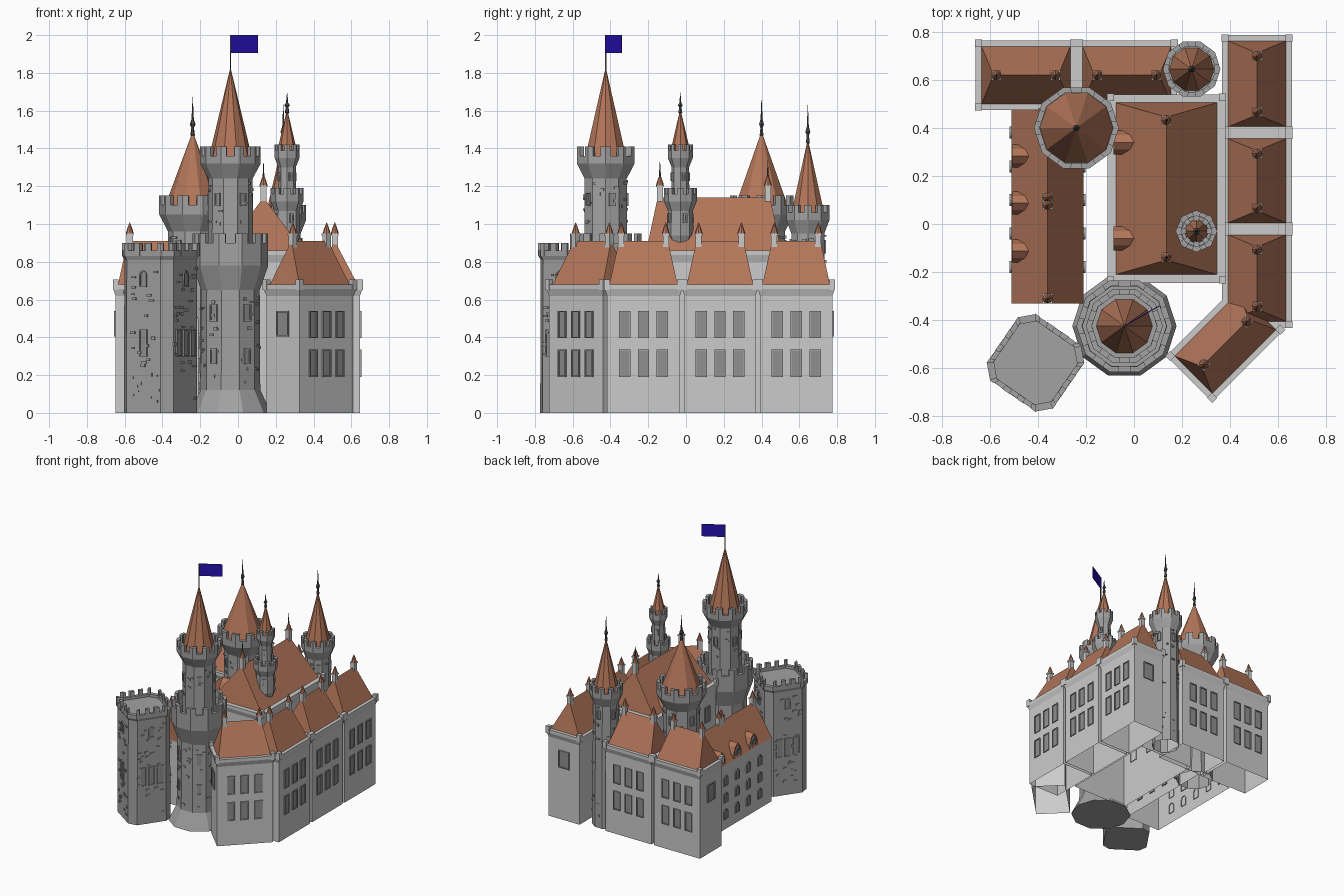
import bpy, bmesh, math, random
from mathutils import Matrix, Vector

if "Cube" in bpy.data.objects:
    bpy.data.objects.remove(bpy.data.objects["Cube"])
random.seed(4)


def material(name, c):
    m = bpy.data.materials.new(name)
    m.diffuse_color = (*c, 1)
    m.use_nodes = True
    m.node_tree.nodes["Principled BSDF"].inputs["Base Color"].default_value = m.diffuse_color
    return m


ROOF = material("roof_tile", (0.45, 0.18, 0.10))
STONE = material("dark_stone", (0.36, 0.36, 0.36))
DARK = material("dark_iron", (0.08, 0.08, 0.09))
PANE = material("window_pane", (0.28, 0.28, 0.28))
BLUE = material("flag_blue", (0.02, 0.005, 0.45))


def obj(name, bm, mat=None, M=Matrix()):
    bmesh.ops.recalc_face_normals(bm, faces=bm.faces)
    me = bpy.data.meshes.new(name)
    bm.to_mesh(me)
    bm.free()
    if mat:
        me.materials.append(mat)
    o = bpy.data.objects.new(name, me)
    o.matrix_world = M
    bpy.context.collection.objects.link(o)
    return o


def place(x, y, z=0, deg=0):
    return Matrix.Translation((x, y, z)) @ Matrix.Rotation(math.radians(deg), 4, 'Z')


def skin(bm, rings, cap0=False, cap1=False):
    """Join equal-length rings of points with quads; a one-point ring makes a fan."""
    R = [[bm.verts.new(p) for p in r] for r in rings]
    for a, b in zip(R, R[1:]):
        n = max(len(a), len(b))
        for i in range(n):
            j = (i + 1) % n
            f = [a[i % len(a)], a[j % len(a)], b[j % len(b)], b[i % len(b)]]
            bm.faces.new(list(dict.fromkeys(f)))
    if cap0:
        bm.faces.new(R[0])
    if cap1:
        bm.faces.new(R[-1])


def box(bm, M, sx, sy, z0, z1):
    q = [(-sx, -sy), (sx, -sy), (sx, sy), (-sx, sy)]
    skin(bm, [[M @ Vector((x / 2, y / 2, z)) for x, y in q] for z in (z0, z1)], True, True)


def ngon(r, n):
    return [(r * math.cos(2 * math.pi * i / n), r * math.sin(2 * math.pi * i / n)) for i in range(n)]


def lathe(name, prof, n, M, mat):
    bm = bmesh.new()
    skin(bm, [[(0, 0, z)] if r == 0 else [(x, y, z) for x, y in ngon(r, n)] for r, z in prof])
    return obj(name, bm, mat, M)


def merlons(name, outline, t, z0, z1, M, part=0.3, inner=0.85):
    """Corner-wrapping merlons at every outline vertex plus optional mid-side ones."""
    bm = bmesh.new()
    P = [Vector(p) for p in outline]
    for i, p in enumerate(P):
        a, b = P[i - 1], P[(i + 1) % len(P)]
        pts = [p.lerp(a, part), p, p.lerp(b, part)]
        runs = [pts]
        if (b - p).length > 0.15:      # long sides: two free-standing merlons
            runs = [[p, p.lerp(b, 0.1)], [p.lerp(b, 0.27), p.lerp(b, 0.42)],
                    [p.lerp(b, 0.58), p.lerp(b, 0.73)], [p.lerp(b, 0.9), b]]
        elif t == 0:
            runs = []
        for run in runs:
            loop = run + [q * inner for q in reversed(run)]
            skin(bm, [[(q.x, q.y, z) for q in loop] for z in (z0, z1)], True, True)
    obj(name, bm, STONE, M)


frames, panes, bumps = bmesh.new(), bmesh.new(), bmesh.new()


def window(M, w, h, arch=False):
    """Raised frame and recessed pane; local +x points out of the wall."""
    def outline(e, d):
        a, t = w / 2 + e, h / 2 + e
        top = [(a, t), (-a, t)]
        if arch:
            top = [(a * math.cos(k * math.pi / 6), t - a + a * math.sin(k * math.pi / 6)) for k in range(7)]
        return [M @ Vector((d, y, z)) for y, z in [(-a, -t), (a, -t)] + top]
    skin(frames, [outline(0, -.005), outline(0, .008), outline(-.007, .008), outline(-.007, .002)])
    panes.faces.new([panes.verts.new(p) for p in outline(-.007, .002)])


def stones(M, half, z0, z1, count):
    for _ in range(count):
        T = M @ Matrix.Translation((0, random.uniform(-half, half), random.uniform(z0, z1)))
        box(bumps, T, .014, random.uniform(.014, .032), 0, random.uniform(.008, .018))


def finial(name, x, y, z0, z1):
    h = z1 - z0
    lathe(name, [(0, z0 - .03), (.012, z0 - .02), (.007, z0 + .1 * h), (.015, z0 + .2 * h),
                 (.006, z0 + .35 * h), (.004, z0 + .6 * h), (0, z1)], 6, place(x, y), DARK)


# ---- round towers: wall profile, crowns (radius, z0, z1), roof (radius, base, apex), finial top
def tower(name, x, y, n, prof, crowns, roof, tip, wins, rough):
    M = place(x, y)
    lathe(name + "_wall", prof, n, M, STONE)
    for i, (r, a, b) in enumerate(crowns):
        merlons(f"{name}_merlons_{i}", ngon(r, n), 1, a, b, M, .29, 1 - .024 / r)
    lathe(name + "_roof", [(0, roof[1]), (roof[0], roof[1]), (0, roof[2])], n, M, ROOF)
    if tip:
        finial(name + "_finial", x, y, roof[2], tip)
    k = math.cos(math.pi / n)
    for i in range(n):
        F = M @ Matrix.Rotation((2 * i + 1) * math.pi / n, 4, 'Z')
        if i % 2 == 0:
            for r, z, w, h in wins:
                window(F @ Matrix.Translation((r * k, 0, z)), w, h)
        for r, a, b, c in rough:
            stones(F @ Matrix.Translation((r * k, 0, 0)), r * .22, a, b, c)


tower("great_tower", -.04, -.425, 10,
      [(0, 0), (.217, 0), (.158, .12), (.155, .65), (.2, .78), (.2, .9), (.174, .9), (.174, .85), (.12, .85),
       (.117, 1.24), (.16, 1.32), (.16, 1.36), (.135, 1.36), (.135, 1.34), (0, 1.34)],
      [(.2, .9, .95), (.16, 1.36, 1.41)], (.117, 1.34, 1.83), None,
      [(.157, .53, .045, .09), (.157, .3, .04, .08), (.119, 1.13, .035, .07)],
      [(.156, .15, .62, 7), (.118, .97, 1.22, 3)])
tower("back_left_tower", -.24, .40, 10,
      [(.135, 0), (.13, .96), (.177, 1.05), (.177, 1.1), (.153, 1.1), (.153, 1.08), (0, 1.08)],
      [(.177, 1.1, 1.15)], (.152, 1.08, 1.49), 1.68, [(.131, .88, .035, .07)], [(.131, .7, .95, 3)])
tower("back_right_tower", .24, .645, 10,
      [(.1, 0), (.092, .95), (.12, 1.02), (.12, 1.06), (.1, 1.06), (.1, 1.05), (0, 1.05)],
      [(.12, 1.06, 1.1)], (.093, 1.05, 1.45), 1.64, [(.093, .88, .03, .07)], [(.096, .05, .95, 5)])
tower("slim_turret", .26, -.03, 8,
      [(0, .78), (.03, .84), (.07, .94), (.066, 1.07), (.087, 1.12), (.087, 1.16), (.068, 1.16), (.068, 1.15),
       (.048, 1.15), (.046, 1.3), (.066, 1.35), (.066, 1.39), (.05, 1.39), (.05, 1.37), (0, 1.37)],
      [(.087, 1.16, 1.19), (.066, 1.39, 1.42)], (.056, 1.37, 1.61), 1.7,
      [(.068, 1.03, .022, .05), (.047, 1.25, .018, .045)], [])

# ---- flag on the great tower
bm = bmesh.new()
box(bm, Matrix(), .007, .007, 1.8, 2.0)
obj("flag_pole", bm, DARK, place(-.04, -.425))
bm = bmesh.new()
box(bm, place(.084, 0), .168, .004, 1.905, 2.0)
obj("flag", bm, BLUE, place(-.04, -.425, 0, 30))

# ---- chamfered corner bastion
B = place(-.41, -.578, 0, 55.4)


def chamfered(a, c):
    b = a - c
    return [(a, -b), (a, b), (b, a), (-b, a), (-a, b), (-a, -b), (-b, -a), (b, -a)]


bm = bmesh.new()
skin(bm, [[(x, y, z) for x, y in chamfered(a, .05)] for a, z in
          [(.16, 0), (.158, .81), (.166, .83), (.166, .86), (.145, .86), (.145, .84)]], True, True)
obj("bastion_wall", bm, STONE, B)
merlons("bastion_merlons", chamfered(.168, .05), 0, .83, .9, B, .2, .87)
for i in range(4):
    F = B @ Matrix.Rotation(i * math.pi / 2, 4, 'Z') @ Matrix.Translation((.159, 0, 0))
    window(F @ Matrix.Translation((0, 0, .71)), .045, .085, True)
    for u in ((-.065, 0, .065) if i % 2 else (0,)):
        window(F @ Matrix.Translation((0, u, .37)), .05, .145)
    stones(F, .1, .05, .8, 26)


def chimney(name, M, z, tall=False):
    bm = bmesh.new()
    box(bm, M, .032, .032, z - .04, z + (.06 if tall else .035))
    box(bm, M, .04, .04, z + (.055 if tall else .03), z + (.065 if tall else .04))
    obj(name, bm, None)
    t = z + (.065 if tall else .04)
    bm = bmesh.new()
    skin(bm, [[M @ Vector((x, y, t)) for x, y in ngon(.021, 8)],
              [M @ Vector((x, y, t + .03)) for x, y in ngon(.012, 8)], [M @ Vector((0, 0, t + .06))]], True)
    obj(name + "_cap", bm, ROOF)
    if tall:
        bm = bmesh.new()
        skin(bm, [[M @ Vector((x, y, t + .04)) for x, y in ngon(.006, 6)], [M @ Vector((0, 0, t + .14))]])
        obj(name + "_spike", bm, DARK)


# ---- wings: walls with flared cornice, hipped roof, corner posts and ridge chimneys
def wing(name, x, y, L, W, deg, wall=.68, ridge=.91, rim=.025, hip=.05, chim=None, outer=True, ends=()):
    M = place(x, y, 0, deg)

    def rect(i, z):
        a, b = L / 2 - i, W / 2 - i
        return [(-a, -b, z), (a, -b, z), (a, b, z), (-a, b, z)]
    s = .012 if rim else 0
    bm = bmesh.new()
    skin(bm, [rect(s, 0), rect(s, wall - .06), rect(0, wall - .025), rect(0, wall), rect(rim + .005, wall)])
    obj(name + "_wall", bm, None, M)
    bm = bmesh.new()
    c = L / 2 - rim - hip
    v = [bm.verts.new(p) for p in rect(rim, wall) + [(-c, 0, ridge), (c, 0, ridge)]]
    for f in ((0, 1, 5, 4), (2, 3, 4, 5), (1, 2, 5), (3, 0, 4)):
        bm.faces.new([v[k] for k in f])
    obj(name + "_roof", bm, ROOF, M)
    if rim:
        bm = bmesh.new()
        for sx in (-1, 1):
            for sy in (-1, 1):
                box(bm, place(sx * (L / 2 - .012), sy * (W / 2 - .012)), .03, .03, wall - .03, wall + .025)
        obj(name + "_corner_posts", bm, None, M)
    for i, u in enumerate(chim or (-c + .012, c - .012)):
        chimney(f"{name}_chimney_{i}", M @ Matrix.Translation((u, 0, 0)), ridge, ridge > 1)
    if outer:                      # two rows of three windows on the outer face
        for z in (.263, .468):
            for u in (-.1, 0, .1):
                window(M @ place(u, -W / 2 + s, z, -90), .06, .145)
    for e in ends:                 # one window on an exposed end
        window(M @ place(e * (L / 2 - s), 0, .472, 0 if e > 0 else 180), .09, .135)
    return M


wing("east_wing_back", .5125, .5835, .407, .291, 90, ends=(1,))
wing("east_wing_middle", .5125, .18, .40, .291, 90)
wing("east_wing_front", .5125, -.225, .41, .291, 90)
wing("diagonal_wing", .38, -.495, .426, .27, 45, ends=(-1,))
wing("north_wing_left", -.45, .62, .42, .29, 180, ends=(1,))
wing("north_wing_right", -.03, .62, .42, .29, 180)
wing("keep", .135, .1475, .785, .49, 90, .86, 1.14, .035, .06, outer=False)
wing("west_wing", -.36, .075, .81, .30, 90, .5, .74, 0, 0, (-.385, .005, .035), False)

# ---- west wing arched windows on both long sides, keep windows on the courtyard side
for y in (.38, .24, .10, -.04, -.18):
    for z in (.12, .25, .38):
        window(place(-.51, y, z, 180), .05, .08, True)
        window(place(-.21, y, z, 0), .05, .08, True)
for y in (-.12, .06, .24):
    for z in (.4, .65):
        window(place(-.098, y, z, 180), .06, .12)


# ---- pointed dormers on the west-facing slopes
def dormer(name, x, y, z, w, h, d):
    def prof(k, u):
        pts = [(-.5, 0), (-.5, .35), (-.3, .78), (0, 1), (.3, .78), (.5, .35), (.5, 0)]
        return [(u, a * w * k, b * h * k) for a, b in pts]
    bm = bmesh.new()
    skin(bm, [prof(1, 0), prof(1, d)], False, True)
    skin(bm, [prof(1, 0), prof(.85, 0), prof(.85, .008)])
    obj(name + "_roof", bm, ROOF, place(x, y, z))
    bm = bmesh.new()
    bm.faces.new([bm.verts.new(p) for p in prof(.86, .008)])
    obj(name + "_front", bm, None, place(x, y, z))
    window(place(x + .008, y, z + h * .38, 180), w * .4, h * .5, True)


for i, y in enumerate((.283, .0875, -.1125)):
    dormer(f"west_dormer_{i}", -.508, y, .505, .095, .11, .08)
for i, y in enumerate((.34, -.06)):
    dormer(f"keep_dormer_{i}", -.085, y, .86, .1, .1, .09)

obj("window_frames", frames, STONE)
obj("window_panes", panes, PANE)
obj("rough_stones", bumps, STONE)
